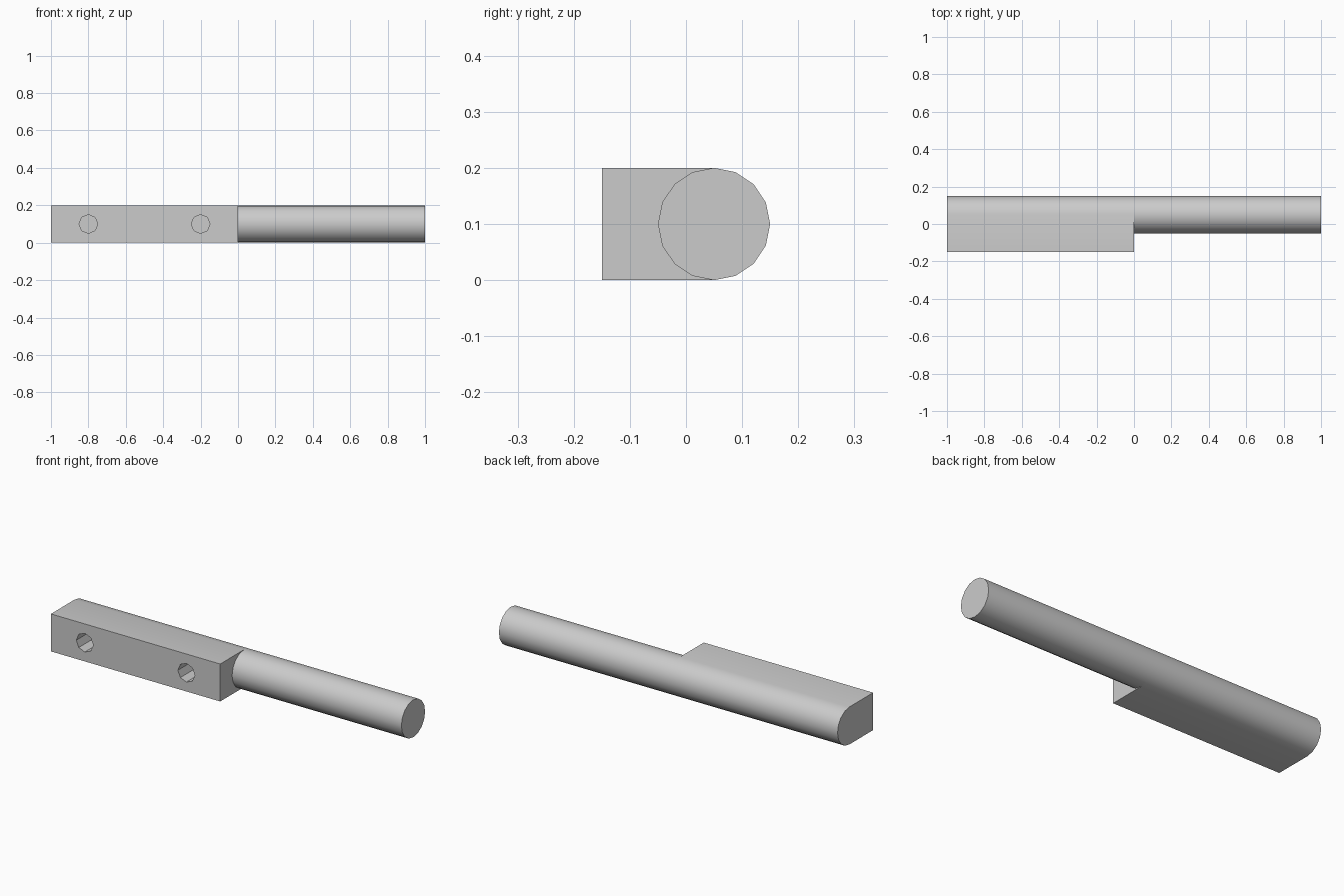
import bpy, bmesh, math
from mathutils import Matrix, Vector

if "Cube" in bpy.data.objects:
    bpy.data.objects.remove(bpy.data.objects["Cube"])

R = 0.1                      # rod radius
AXIS_Y, AXIS_Z = 0.05, 0.1   # rod axis
SIDES = 16

steel = bpy.data.materials.new("grey steel")
steel.use_nodes = True
grey = (0.6, 0.6, 0.6, 1)
steel.diffuse_color = grey
steel.node_tree.nodes["Principled BSDF"].inputs["Base Color"].default_value = grey


def finish(name, bm):
    bmesh.ops.recalc_face_normals(bm, faces=bm.faces)
    mesh = bpy.data.meshes.new(name)
    bm.to_mesh(mesh)
    bm.free()
    mesh.materials.append(steel)
    ob = bpy.data.objects.new(name, mesh)
    bpy.context.collection.objects.link(ob)
    return ob


def prism(name, profile, x0, x1):
    """Extrude a (y, z) profile along x."""
    bm = bmesh.new()
    face = bm.faces.new([bm.verts.new((x0, y, z)) for y, z in profile])
    out = bmesh.ops.extrude_face_region(bm, geom=[face], use_keep_orig=True)
    moved = [v for v in out["geom"] if isinstance(v, bmesh.types.BMVert)]
    bmesh.ops.translate(bm, verts=moved, vec=Vector((x1 - x0, 0, 0)))
    return finish(name, bm)


def arc(count):
    """Rod outline points, starting at the top and going round the back."""
    turn = 2 * math.pi / SIDES
    return [(AXIS_Y + R * math.sin(i * turn), AXIS_Z + R * math.cos(i * turn))
            for i in range(count)]


# Round rod, and the block whose back carries on the rod's curve
rod = prism("rod", arc(SIDES), 0, 1)
block = prism("mounting_block", arc(SIDES // 2 + 1) + [(-0.15, 0), (-0.15, 0.2)], -1, 0)

# Two blind screw holes in the front of the block
for label, x in (("outer", -0.8), ("inner", -0.2)):
    bm = bmesh.new()
    bmesh.ops.create_cone(bm, cap_ends=True, segments=8, radius1=0.05, radius2=0.05, depth=0.4,
                          matrix=Matrix.Translation((x, -0.15, AXIS_Z)) @ Matrix.Rotation(math.pi / 2, 4, "X"))
    cutter = finish(label + "_hole_cutter", bm)
    cutter.hide_render = True
    cutter.hide_set(True)
    cut = block.modifiers.new(label + "_hole", "BOOLEAN")
    cut.operation = "DIFFERENCE"
    cut.solver = "EXACT"
    cut.object = cutter

# Apply the cuts, then smooth the round sides and keep the edges sharp
bpy.ops.object.select_all(action="DESELECT")
bpy.context.view_layer.objects.active = block
block.select_set(True)
for mod in list(block.modifiers):
    bpy.ops.object.modifier_apply(modifier=mod.name)
for ob in [o for o in bpy.data.objects if o.name.endswith("_hole_cutter")]:
    bpy.data.objects.remove(ob)
rod.select_set(True)
bpy.ops.object.shade_smooth_by_angle(angle=math.radians(30))
